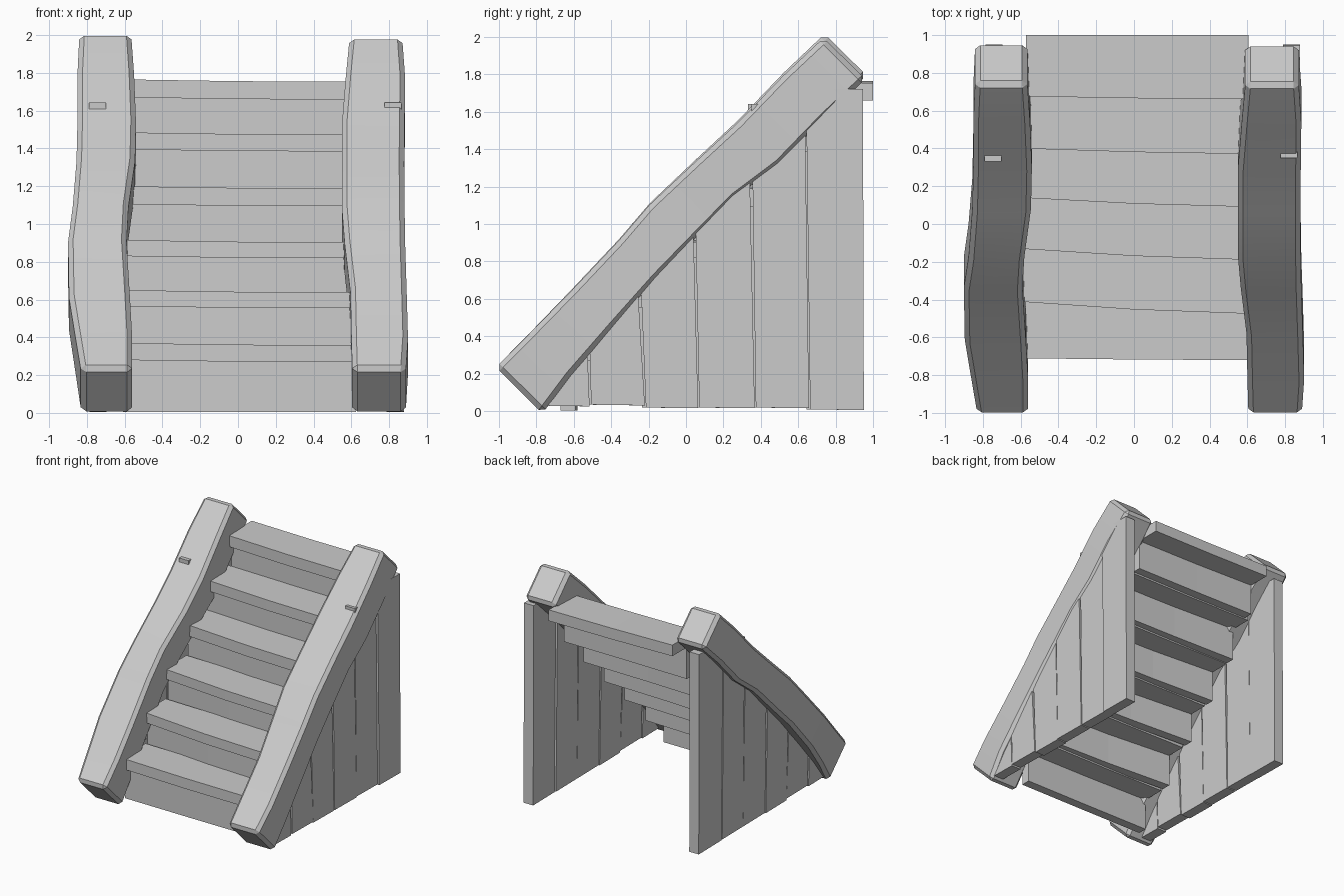
import bpy, bmesh
from mathutils import Vector

if "Cube" in bpy.data.objects:
    bpy.data.objects.remove(bpy.data.objects["Cube"])


def loft(name, rings, bevel=0.0):
    """Skin a row of matching cross-sections into a closed board."""
    bm = bmesh.new()
    rows = [[bm.verts.new(p) for p in ring] for ring in rings]
    n = len(rows[0])
    for a, b in zip(rows, rows[1:]):
        for i in range(n):
            j = (i + 1) % n
            bm.faces.new((a[i], a[j], b[j], b[i]))
    bm.faces.new(rows[0])
    bm.faces.new(rows[-1][::-1])
    bmesh.ops.recalc_face_normals(bm, faces=bm.faces)
    if bevel:
        sharp = [e for e in bm.edges if e.calc_face_angle(0) > 0.8]
        bmesh.ops.bevel(bm, geom=sharp, offset=bevel, segments=1,
                        affect='EDGES', clamp_overlap=True)
    mesh = bpy.data.meshes.new(name)
    bm.to_mesh(mesh)
    bm.free()
    ob = bpy.data.objects.new(name, mesh)
    bpy.context.collection.objects.link(ob)
    return ob


# Rough hewn side beams: stations of (fraction, outer x, inner x, swell, depth)
left = [(0, -.83, -.56, 0, .35), (.1, -.86, -.56, 0, .315),
        (.22, -.895, -.572, .003, .295), (.38, -.9, -.59, .012, .285),
        (.48, -.875, -.58, .03, .30), (.62, -.855, -.545, .018, .285),
        (.74, -.85, -.54, .005, .315), (.88, -.85, -.55, .01, .315),
        (1, -.84, -.565, 0, .315)]
right = [(0, .888, .605, 0, .35), (.1, .90, .60, 0, .315),
         (.24, .893, .595, .003, .295), (.38, .885, .565, .012, .285),
         (.48, .882, .55, .03, .30), (.62, .88, .55, .018, .285),
         (.74, .882, .55, .005, .315), (.88, .885, .57, .01, .315),
         (1, .87, .59, 0, .315)]
for name, stations, end_y, top in (("left_beam", left, .74, 2.015),
                                   ("right_beam", right, .735, 1.995)):
    start, end = Vector((0, -1.015, .235)), Vector((0, end_y, top))
    along = (end - start).normalized()
    up = Vector((0, -along.z, along.y))
    X = Vector((1, 0, 0))
    rings = []
    for s, xo, xi, swell, depth in stations:
        hi = start.lerp(end, s) + up * swell
        lo = start.lerp(end, s) + up * (swell - depth)
        rings.append([hi + X * xo, hi + X * xi, lo + X * xi, lo + X * xo])
    beam = loft(name, rings, .027)
    bpy.context.view_layer.objects.active = beam
    beam.select_set(True)
    bpy.ops.object.shade_smooth_by_angle(angle=0.5)
    beam.select_set(False)

# Treads and risers: (front y at left, front y at right, bottom z, top z)
steps = [(-.71, -.72, .275, .365), (-.41, -.475, .56, .645),
         (-.13, -.19, .825, .91), (.14, .09, 1.10, 1.195),
         (.40, .37, 1.39, 1.48), (.675, .66, 1.665, 1.76)]
floor = 0.005
for k, (yl, yr, lo, hi) in enumerate(steps):
    ym = yl * .35 + yr * .65
    xl, xr = (-.57, .605) if k == 5 else (-.61, .625)
    tread, riser = [], []
    for x, y, dz in ((xl, yl, .005), (0, ym, -.004), (xr, yr, -.006)):
        back = (yl + yr) / 2 + .332
        tread.append([(x, y, lo + dz), (x, y, hi + dz),
                      (x, back, hi + dz), (x, back, lo + dz)])
        f = y + .05
        riser.append([(x, f, floor), (x, f, lo + dz + .005),
                      (x, f + .08, lo + dz + .005), (x, f + .08, floor)])
    loft(f"tread_{k + 1}", tread)
    loft(f"riser_{k + 1}", riser)
    floor = lo + .01

# Upright planks closing both sides: (bottom y0, y1, top y0, y1, bottom z, top z)
planks = [(-.78, -.515, -.78, -.53, .03, .41),
          (-.507, -.220, -.522, -.260, .035, .70),
          (-.214, .065, -.254, .039, .02, .98),
          (.071, .367, .045, .340, .02, 1.29),
          (.373, .657, .350, .635, .02, 1.642),
          (.663, .95, .641, .945, .01, 1.72)]
for side, x0, x1, shift in (("left", -.79, -.70, -.02), ("right", .775, .866, 0)):
    for k, (b0, b1, t0, t1, lo, hi) in enumerate(planks):
        off = .012 if k == 5 and side == "right" else .004 * (k % 2)
        s0 = shift if k else 0          # stagger the joints between sides
        s1 = shift if k < 5 else 0
        loft(f"{side}_plank_{k + 1}",
             [[(x, b0 + s0, lo), (x, b1 + s1, lo - .004),
               (x, t1 + s1, hi), (x, t0 + s0, hi)]
              for x in (x0 + off, x1 + off)])
